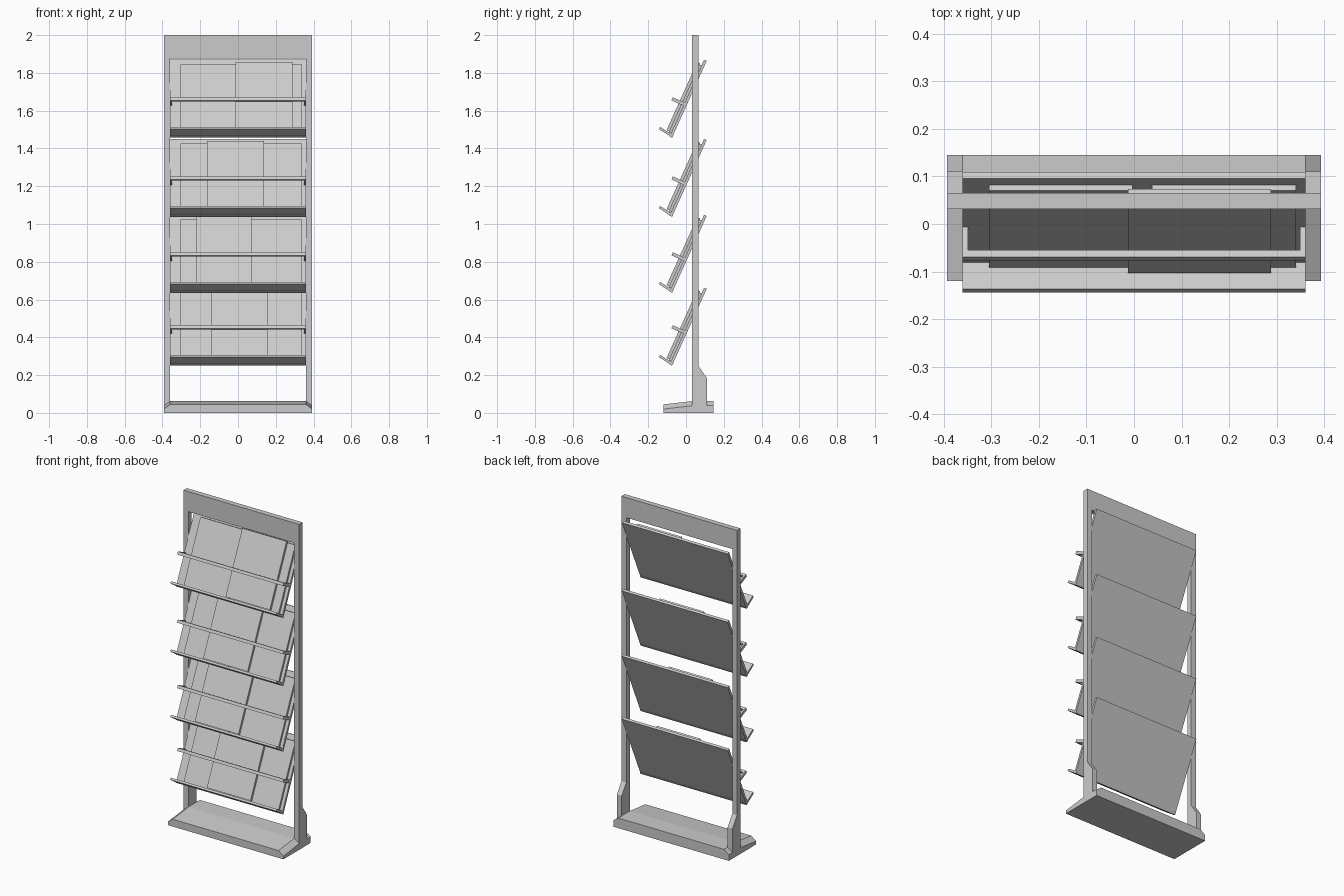
import bpy, bmesh, math
from mathutils import Vector

cube = bpy.data.objects.get("Cube")
if cube:
    bpy.data.objects.remove(cube, do_unlink=True)

grey = bpy.data.materials.new("light_grey")
grey.use_nodes = True
grey.diffuse_color = (0.6, 0.6, 0.6, 1)
grey.node_tree.nodes["Principled BSDF"].inputs["Base Color"].default_value = (0.6, 0.6, 0.6, 1)


def loft(name, sections):
    """Join matching (x, [(y, z), ...]) sections into a closed solid."""
    bm = bmesh.new()
    rings = [[bm.verts.new((x, y, z)) for y, z in pts] for x, pts in sections]
    n = len(rings[0])
    for a, b in zip(rings, rings[1:]):
        for i in range(n):
            j = (i + 1) % n
            bm.faces.new((a[i], a[j], b[j], b[i]))
    bm.faces.new(rings[0])
    bm.faces.new(rings[-1])
    bmesh.ops.recalc_face_normals(bm, faces=bm.faces)
    mesh = bpy.data.meshes.new(name)
    bm.to_mesh(mesh)
    bm.free()
    mesh.materials.append(grey)
    obj = bpy.data.objects.new(name, mesh)
    bpy.context.collection.objects.link(obj)
    return obj


def extrude(name, x0, x1, pts):
    return loft(name, [(x0, pts), (x1, pts)])


def rect(y0, y1, z0, z1):
    return [(y0, z0), (y1, z0), (y1, z1), (y0, z1)]


INNER, OUTER = 0.36, 0.393
BACK, FRONT = 0.065, 0.032

# Base plate with sloping front and bevelled ends
mid = [(-0.12, 0), (-0.12, 0.045), (FRONT, 0.062), (0.145, 0.062), (0.145, 0)]
end = [(-0.12, 0), (-0.12, 0.02), (FRONT, 0.038), (0.145, 0.038), (0.145, 0)]
loft("base", [(-OUTER, end), (-INNER, mid), (INNER, mid), (OUTER, end)])

# Header board, side posts and rear braces
extrude("header", -INNER, INNER, rect(FRONT, BACK, 1.877, 2))
post = [(FRONT, 0.01), (0.11, 0.01), (0.11, 0.185), (BACK, 0.25), (BACK, 2), (FRONT, 2)]
for side, s in (("left", 1), ("right", -1)):
    extrude(side + "_post", s * INNER, s * OUTER, post)

# Tilted shelves
TILT = math.radians(24.3)
UP = Vector((math.sin(TILT), math.cos(TILT)))
OUT = Vector((-math.cos(TILT), math.sin(TILT)))


def tilted(z, p0, p1, u0, u1):
    """Rectangle at depth p out of, and height u along, the shelf back."""
    foot = Vector((-0.074, z))
    return [tuple(foot + UP * u + OUT * p) for p, u in rect(p0, p1, u0, u1)]


# Foot height of each shelf and span of its front magazine
shelves = [(0.25, -0.14, 0.157), (0.636, -0.222, 0.075),
           (1.038, -0.165, 0.137), (1.457, -0.013, 0.288)]
for k, (z, x0, x1) in enumerate(shelves, 1):
    tag = "_%d" % k
    extrude("shelf_back" + tag, -INNER, INNER, tilted(z, 0, 0.015, 0, 0.446))
    lip = [(-0.074, z), (-0.144, z + 0.046), (-0.137, z + 0.057), (-0.067, z + 0.013)]
    extrude("shelf_lip" + tag, -INNER, INNER, lip)

    # Retaining rail on two arms
    extrude("rail" + tag, -INNER, INNER, tilted(z, 0.068, 0.084, 0.179, 0.197))
    for side, s in (("left", 1), ("right", -1)):
        extrude(side + "_rail_arm" + tag, s * 0.349, s * INNER,
                tilted(z, 0.01, 0.07, 0.179, 0.197))

    # Two magazines behind, one in front
    for side, a, b in (("right", -0.305, -0.003), ("left", 0.038, 0.34)):
        extrude(side + "_magazine" + tag, a, b, tilted(z, 0.012, 0.028, 0.02, 0.413))
    extrude("front_magazine" + tag, x0, x1, tilted(z, 0.028, 0.043, 0.025, 0.42))

# Fill the header corners between the posts
bpy.context.view_layer.update()
